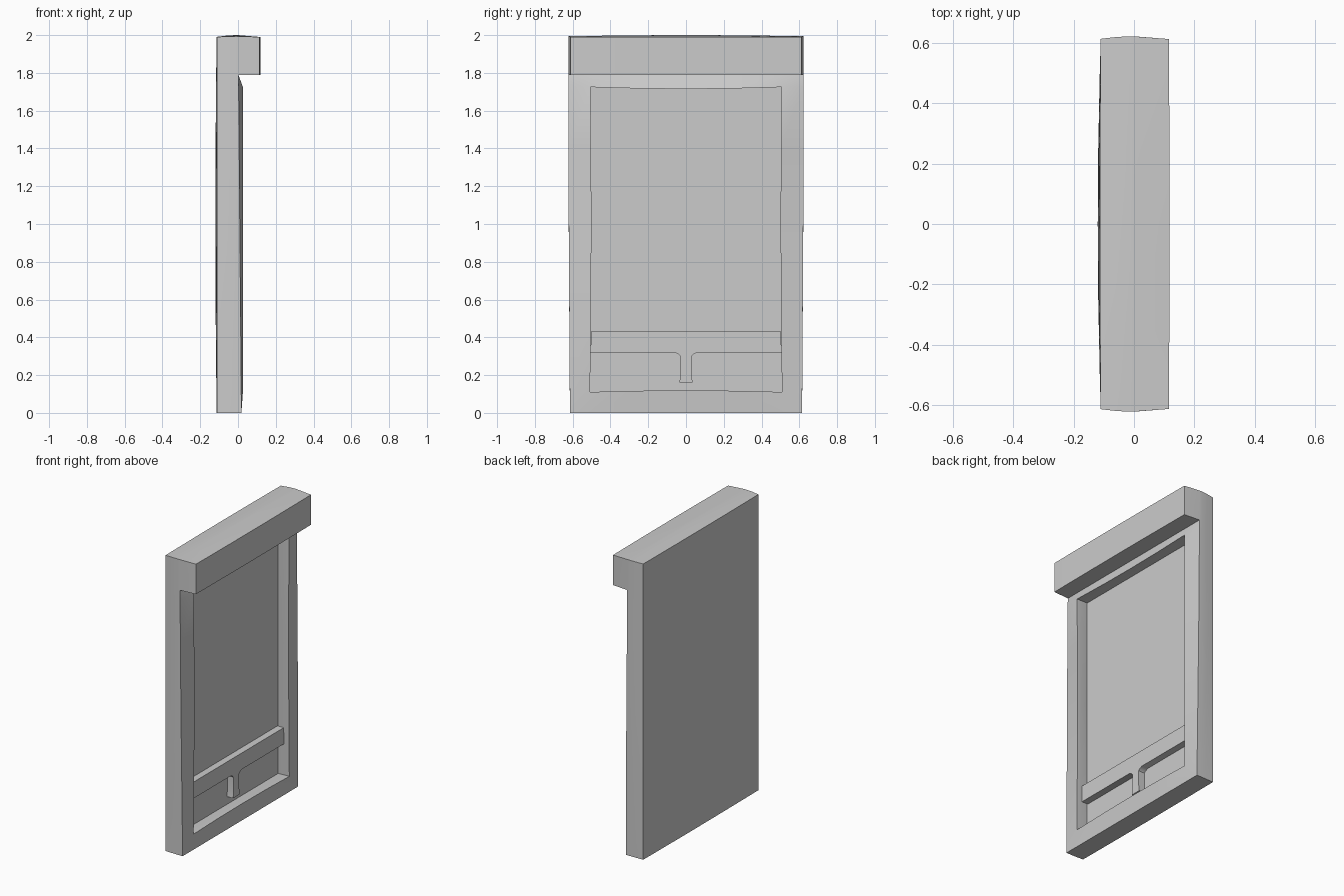
import bpy, bmesh

if "Cube" in bpy.data.objects:
    bpy.data.objects.remove(bpy.data.objects["Cube"])

def finish(bm, name):
    bmesh.ops.recalc_face_normals(bm, faces=bm.faces)
    mesh = bpy.data.meshes.new(name)
    bm.to_mesh(mesh)
    bm.free()
    ob = bpy.data.objects.new(name, mesh)
    bpy.context.collection.objects.link(ob)
    bpy.ops.object.select_all(action='DESELECT')
    ob.select_set(True)
    bpy.context.view_layer.objects.active = ob
    bpy.ops.object.shade_smooth_by_angle(angle=0.5)
    return ob

def bow(t):
    return max(0.0, 1 - t * t)

# Cabinet shell: back panel, raised surround and overhanging header
XS = [-0.11, -0.058, 0.0, 0.018, 0.115]
YS = [-0.612, -0.51, -0.25, 0, 0.25, 0.51, 0.612]
ZS = [0, 0.107, 0.55, 1.0, 1.4, 1.729, 1.788, 1.99]
NX, NY, NZ = len(XS) - 1, len(YS) - 1, len(ZS) - 1

def solid(i, j, k):
    if not (0 <= i < NX and 0 <= j < NY and 0 <= k < NZ):
        return False
    if k == NZ - 1 or i == 0:
        return True                      # header row or back panel
    surround = j in (0, NY - 1) or k in (0, NZ - 2)
    return i < 3 and surround

# Gently pillowed faces; surround face rises towards the opening
def warp(i, j, k):
    x, y, z = XS[i], YS[j], ZS[k]
    by, bz, bx = bow(y / 0.612), bow(z - 1), bow(x / 0.115)
    s = 1 if y > 0 else -1
    outer = j in (0, NY) or k in (0, NZ - 1, NZ)
    if i == 0:
        x -= 0.01 * by * (0.3 + 0.7 * bz)
    elif i == 2 and outer:
        x -= 0.012
    elif i == 3:
        x = 0.018 - 0.0085 * z if outer else 0.026
    elif i == 4:
        x += 0.003 * by
    if j in (0, NY):
        y += s * 0.009 * bx * (0.3 + 0.7 * min(1, z))
    elif j in (1, NY - 1) and i > 1:
        y -= s * 0.009 * bz
    if k == NZ:
        z += 0.01 * bx * (0.4 + 0.6 * by)
    elif i > 1 and k == 1:
        z += 0.012 * by
    elif i > 1 and k == NZ - 2:
        z -= 0.014 * by
    return x, y, z

bm = bmesh.new()
cache = {}
def vert(p):
    if p not in cache:
        cache[p] = bm.verts.new(warp(*p))
    return cache[p]

for i in range(NX):
    for j in range(NY):
        for k in range(NZ):
            if not solid(i, j, k):
                continue
            for axis in range(3):
                for d in (0, 1):
                    n = [i, j, k]
                    n[axis] += 1 if d else -1
                    if solid(*n):
                        continue
                    loop = []
                    for a, b in ((0, 0), (1, 0), (1, 1), (0, 1)):
                        p = [i, j, k]
                        p[axis] += d
                        p[(axis + 1) % 3] += a
                        p[(axis + 2) % 3] += b
                        loop.append(vert(tuple(p)))
                    bm.faces.new(loop)
finish(bm, "cabinet_shell")

# Cross rail and its flared centre post as one extruded outline
half = [(0.035, 0.16), (0.030, 0.20), (0.030, 0.30), (0.037, 0.309),
        (0.06, 0.32), (0.505, 0.32), (0.503, 0.43)]
outline = half + [(-y, z) for y, z in reversed(half)]
bm = bmesh.new()
face = bm.faces.new([bm.verts.new((-0.064, y, z)) for y, z in outline])
ext = bmesh.ops.extrude_face_region(bm, geom=[face])
bmesh.ops.translate(bm, vec=(0.052, 0, 0),
                    verts=[g for g in ext["geom"] if isinstance(g, bmesh.types.BMVert)])
finish(bm, "cross_rail_and_post")
